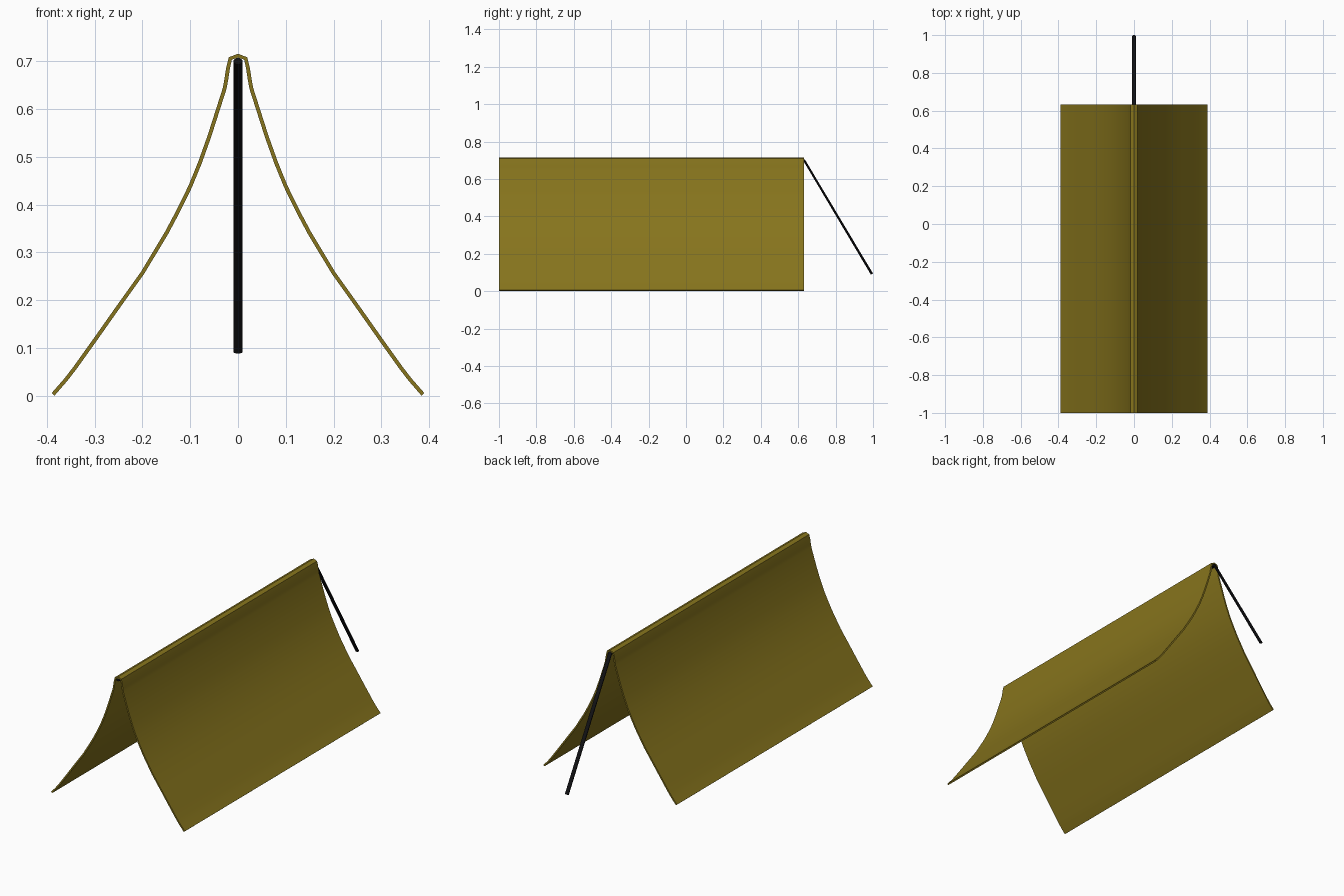
import bpy, bmesh, math
from mathutils import Vector

if "Cube" in bpy.data.objects:
    bpy.data.objects.remove(bpy.data.objects["Cube"])


def material(name, rgb):
    m = bpy.data.materials.new(name)
    m.diffuse_color = (*rgb, 1)
    m.use_nodes = True
    m.node_tree.nodes["Principled BSDF"].inputs["Base Color"].default_value = m.diffuse_color
    return m


def add_mesh(name, bm, mat, angle):
    bmesh.ops.recalc_face_normals(bm, faces=bm.faces)
    me = bpy.data.meshes.new(name)
    bm.to_mesh(me)
    bm.free()
    ob = bpy.data.objects.new(name, me)
    bpy.context.collection.objects.link(ob)
    me.materials.append(mat)
    bpy.ops.object.select_all(action='DESELECT')
    bpy.context.view_layer.objects.active = ob
    ob.select_set(True)
    bpy.ops.object.shade_smooth_by_angle(angle=math.radians(angle))
    return ob


canvas = material("olive_canvas", (0.24, 0.175, 0.012))
black = material("black_rope", (0.005, 0.005, 0.006))

Y0, Y1, T = -1.0, 0.632, 0.008

# Draped canopy: half profile from ridge to hem, mirrored in x, given thickness
half = [(0, 0.712), (0.016, 0.706), (0.021, 0.685), (0.0245, 0.662),
        (0.028, 0.643), (0.06, 0.543), (0.08, 0.487), (0.1, 0.438),
        (0.125, 0.387), (0.15, 0.34), (0.2, 0.257), (0.25, 0.187),
        (0.3, 0.116), (0.34, 0.06), (0.36, 0.034), (0.387, 0.003)]
pts = [Vector((-x, z)) for x, z in reversed(half[1:])] + [Vector(p) for p in half]
rings = []
bm = bmesh.new()
for i, p in enumerate(pts):
    d = (pts[min(i + 1, len(pts) - 1)] - pts[max(i - 1, 0)]).normalized()
    n = Vector((-d.y, d.x)) * T / 2
    rings.append([bm.verts.new((q.x, y, q.y)) for q, y in
                  ((p + n, Y0), (p + n, Y1), (p - n, Y1), (p - n, Y0))])
for a, b in zip(rings, rings[1:]):
    for k in range(4):
        bm.faces.new((a[k], a[(k + 1) % 4], b[(k + 1) % 4], b[k]))
bm.faces.new(rings[0])
bm.faces.new(rings[-1])
add_mesh("canopy", bm, canvas, 35)

# Rope: runs under the ridge, then slopes down behind the tent
path = [Vector((0, Y0, 0.7)), Vector((0, Y1, 0.7)), Vector((0, 0.994, 0.092))]
bm = bmesh.new()
rings = []
for i, p in enumerate(path):
    d = (path[min(i + 1, 2)] - p).normalized() + (p - path[max(i - 1, 0)]).normalized()
    up = Vector((1, 0, 0)).cross(d.normalized())
    rings.append([bm.verts.new(p + Vector((0.0105 * math.cos(a), 0, 0)) + up * 0.007 * math.sin(a))
                  for a in (k * math.pi / 4 + math.pi / 8 for k in range(8))])
for a, b in zip(rings, rings[1:]):
    for k in range(8):
        bm.faces.new((a[k], a[(k + 1) % 8], b[(k + 1) % 8], b[k]))
bm.faces.new(rings[0])
bm.faces.new(rings[-1])
add_mesh("guy_rope", bm, black, 50)
